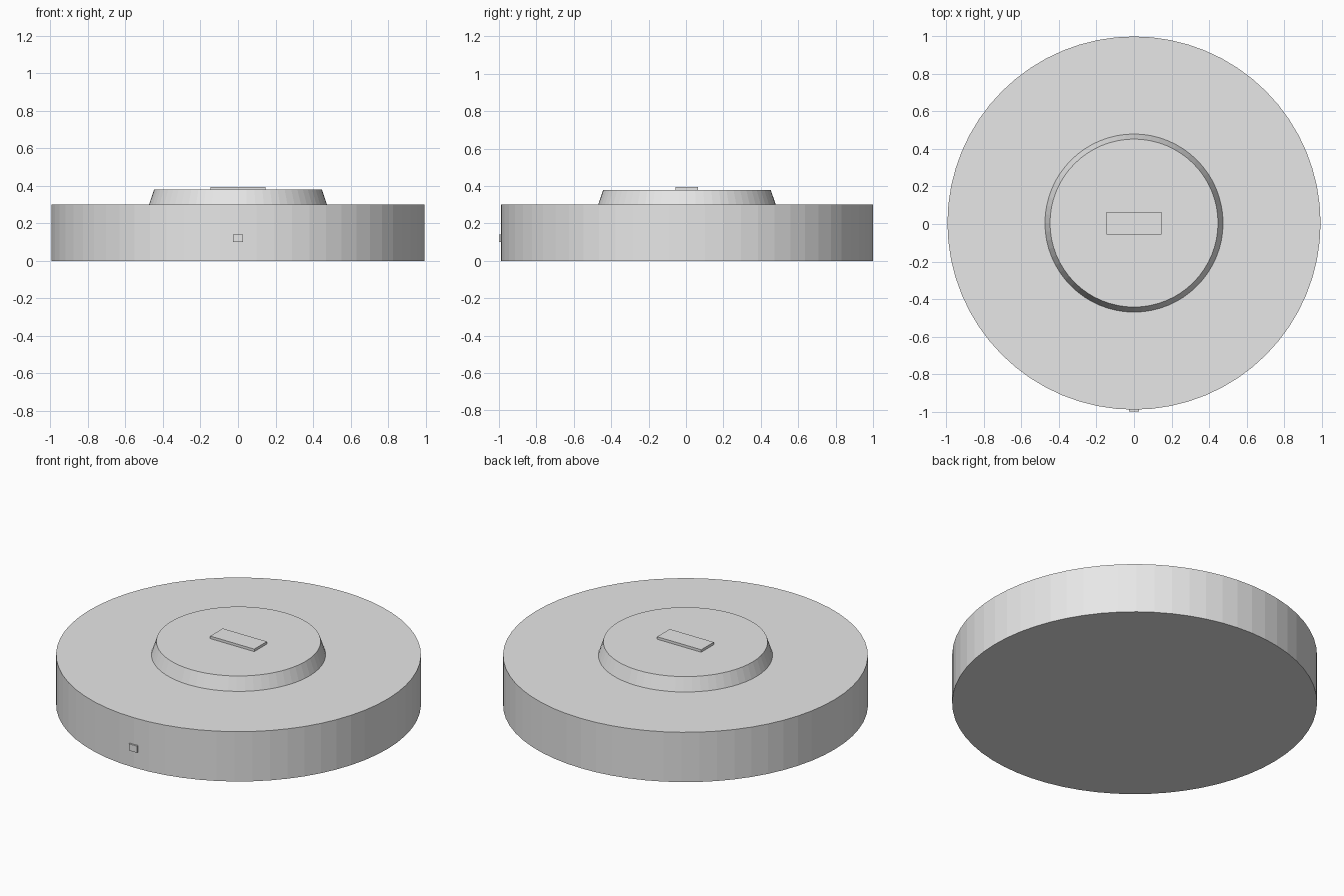
import bpy

if "Cube" in bpy.data.objects:
    bpy.data.objects.remove(bpy.data.objects["Cube"])

CY = 0.005  # disc sits slightly back so the front tab reaches y = -1
grey = bpy.data.materials.new("light grey")
grey.diffuse_color = (0.8, 0.8, 0.8, 1)
grey.use_nodes = True
grey.node_tree.nodes["Principled BSDF"].inputs["Base Color"].default_value = grey.diffuse_color


def finish(name):
    ob = bpy.context.object
    ob.name = name
    ob.data.materials.append(grey)
    return ob


def disc(name, r1, r2, z0, z1):
    bpy.ops.mesh.primitive_cone_add(vertices=64, radius1=r1, radius2=r2, depth=z1 - z0,
                                    location=(0, CY, (z0 + z1) / 2))
    return finish(name)


def box(name, x, y, z):
    bpy.ops.mesh.primitive_cube_add(size=1, location=((x[0] + x[1]) / 2, (y[0] + y[1]) / 2, (z[0] + z[1]) / 2))
    ob = finish(name)
    ob.scale = (x[1] - x[0], y[1] - y[0], z[1] - z[0])
    bpy.ops.object.transform_apply(location=False, rotation=False, scale=True)


# main round body
disc("round_body", 0.995, 0.995, 0, 0.30)
# raised centre with sloped rim
disc("raised_centre", 0.475, 0.448, 0.30, 0.38)
# thin plate on the centre
box("top_plate", (-0.147, 0.147), (CY - 0.06, CY + 0.06), (0.375, 0.395))
# small tab on the front of the rim
box("front_tab", (-0.027, 0.027), (-1.0, -0.97), (0.10, 0.14))
